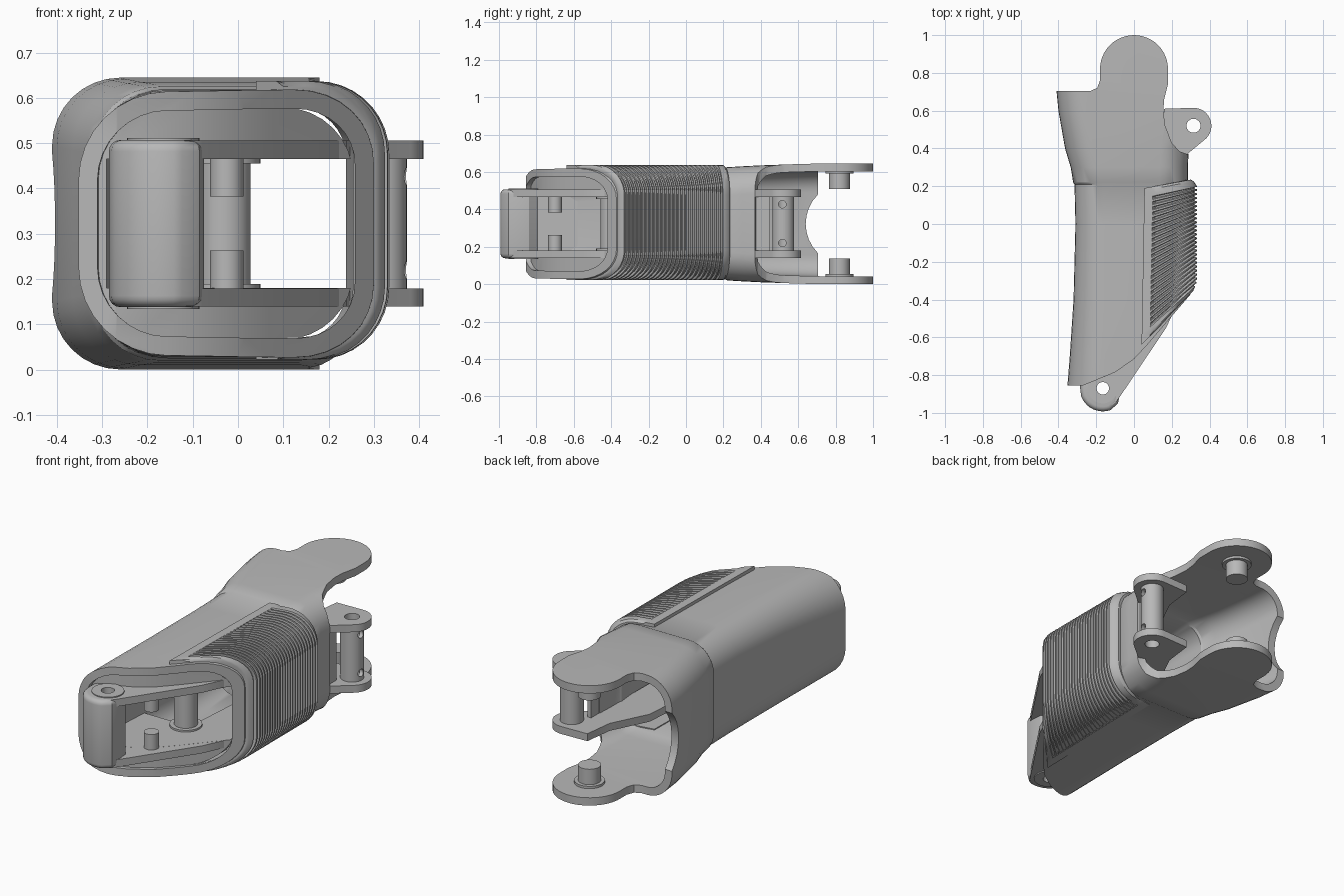
import bpy, bmesh, math
from mathutils import Matrix

if "Cube" in bpy.data.objects:
    bpy.data.objects.remove(bpy.data.objects["Cube"], do_unlink=True)

grey = bpy.data.materials.new("plain grey")
grey.use_nodes = True
COLOUR = (0.48, 0.48, 0.48, 1)
grey.diffuse_color = COLOUR
grey.node_tree.nodes["Principled BSDF"].inputs["Base Color"].default_value = COLOUR


def finish(name, bm):
    bmesh.ops.recalc_face_normals(bm, faces=bm.faces)
    mesh = bpy.data.meshes.new(name)
    bm.to_mesh(mesh)
    bm.free()
    mesh.materials.append(grey)
    ob = bpy.data.objects.new(name, mesh)
    bpy.context.scene.collection.objects.link(ob)
    return ob


def activate(ob):
    bpy.ops.object.select_all(action="DESELECT")
    ob.select_set(True)
    bpy.context.view_layer.objects.active = ob


def loft(name, rings, cyclic=False):
    """Skin closed rings; cap the ends unless the rings close on themselves."""
    bm = bmesh.new()
    rows = [[bm.verts.new(p) for p in ring] for ring in rings]
    pairs = list(zip(rows, rows[1:]))
    if cyclic:
        pairs.append((rows[-1], rows[0]))
    else:
        bm.faces.new(rows[0])
        bm.faces.new(rows[-1])
    for a, b in pairs:
        for i in range(len(a)):
            j = (i + 1) % len(a)
            bm.faces.new((a[i], a[j], b[j], b[i]))
    return finish(name, bm)


def prism(name, outline, z0, z1):
    return loft(name, [[(x, y, z) for x, y in outline] for z in (z0, z1)])


def arc(cx, cy, r, a0, a1, n=12):
    steps = [math.radians(a0 + (a1 - a0) * i / n) for i in range(n + 1)]
    return [(cx + r * math.cos(a), cy + r * math.sin(a)) for a in steps]


def disc(name, x, y, r, z0, z1):
    return prism(name, arc(x, y, r, 0, 360, 32)[:-1], z0, z1)


def cylinder_x(name, centre, r, length):
    bm = bmesh.new()
    bmesh.ops.create_cone(bm, cap_ends=True, segments=32, radius1=r, radius2=r, depth=length,
                          matrix=Matrix.Translation(centre) @ Matrix.Rotation(math.pi / 2, 4, "Y"))
    return finish(name, bm)


def cut(ob, *cutters):
    for c in cutters:
        activate(ob)
        m = ob.modifiers.new("cut", "BOOLEAN")
        m.operation, m.solver, m.object = "DIFFERENCE", "EXACT", c
        bpy.ops.object.modifier_apply(modifier=m.name)
        bpy.data.objects.remove(c, do_unlink=True)


def rounded(y, xl, xr, z0, z1, r, inset=0):
    xl, xr, z0, z1, r = xl + inset, xr - inset, z0 + inset, z1 - inset, r - inset
    corners = ((xr - r, z1 - r, 0), (xl + r, z1 - r, 90), (xl + r, z0 + r, 180), (xr - r, z0 + r, 270))
    return [(x, y, z) for cx, cz, a in corners for x, z in arc(cx, cz, r, a, a + 90, 8)]


def front_cutter(shift):
    line = [(-0.6, -0.85), (-0.27, -0.855), (-0.1, -0.785), (0, -0.715), (0.07, -0.64),
            (0.31, -0.36), (0.6, -0.3), (0.6, -1.3), (-0.6, -1.3)]
    return prism("cutter", [(x, y + shift) for x, y in line], -0.2, 0.9)


# Main hollow shell: y, left, right, bottom, top, corner radius
stations = [(-0.95, -0.36, 0.3, 0.035, 0.61, 0.2), (-0.7, -0.34, 0.3, 0.028, 0.617, 0.185),
            (-0.4, -0.32, 0.3, 0.025, 0.62, 0.165), (0, -0.31, 0.3, 0.025, 0.62, 0.15),
            (0.21, -0.315, 0.28, 0.025, 0.62, 0.15), (0.22, -0.322, 0.285, 0.02, 0.625, 0.15),
            (0.3, -0.335, 0.285, 0.015, 0.63, 0.15), (0.4, -0.365, 0.29, 0.01, 0.635, 0.15),
            (0.6, -0.4, 0.33, 0.003, 0.642, 0.15), (0.72, -0.412, 0.35, 0, 0.645, 0.15),
            (1.05, -0.412, 0.35, 0, 0.645, 0.15)]
outer = [rounded(*s) for s in stations]
inner = [rounded(*s, inset=0.042) for s in reversed(stations)]
shell = loft("hollow_shell", outer + inner, cyclic=True)

# Rear outline leaves two round tongues and an open right side
rear = [(-0.6, 0.705), (-0.23, 0.705), (-0.195, 0.72), (-0.18, 0.76)]
rear += arc(0, 0.82, 0.18, 180, 0, 24)
rear += [(0.18, 0.74), (0.16, 0.66), (0.155, 0.6), (0.165, 0.52), (0.2, 0.43), (0.24, 0.385),
         (0.28, 0.37), (0.6, 0.37), (0.6, 1.3), (-0.6, 1.3)]
cut(shell, front_cutter(0), prism("cutter", rear, -0.2, 0.9),
    cylinder_x("cutter", (-0.4, 0.86, 0.3225), 0.22, 0.4))

# Recessed front liner with a through window
liner = loft("front_liner", [rounded(y, -0.316, 0.255, 0.066, 0.579, 0.155) for y in (-0.95, -0.4)])
window = [(-0.29, -1.2), (0.4, -1.2), (0.4, 0), (-0.29, 0)]
cut(liner, front_cutter(0.025), prism("cutter", window, 0.18, 0.465))

# Ribbed grip: a C-shaped sleeve whose rings tilt towards the front
RIBS, DEPTH, WALL = 25, 0.014, 0.05


def grip_ring(t, drop):
    x0, y0 = 0.055 - 0.015 * t, 0.19 - 0.83 * t
    x1 = 0.31 + 0.024 * min(1, t / 0.06) - 0.03 * max(0, (t - 0.85) / 0.15) ** 2
    y1 = 0.235 - 0.605 * t
    z0, z1, r = 0.022, 0.637, 0.16
    path = [(x0, z1, 0, 1, 0), (x0 + 0.045, z1, 0, 1, 0), (x0 + 0.06, z1, 0, 1, 1)]
    for cz, a in ((z1 - r, 90), (z0 + r, 0)):
        for (x, z), (nx, nz) in zip(arc(x1 - r, cz, r, a, a - 90, 9), arc(0, 0, 1, a, a - 90, 9)):
            path.append((x, z, nx, nz, 1))
    path += [(x0 + 0.06, z0, 0, -1, 1), (x0 + 0.045, z0, 0, -1, 0), (x0, z0, 0, -1, 0)]
    out, back = [], []
    for x, z, nx, nz, ribbed in path:
        y = y0 + (y1 - y0) * (x - x0) / (x1 - x0)
        d = drop * ribbed
        out.append((x - d * nx, y, z - d * nz))
        back.append((x - WALL * nx, y, z - WALL * nz))
    return out + back[::-1]


rings = [grip_ring(0, 0.01), grip_ring(0.015, 0)]
for i in range(RIBS):
    for part, drop in ((0, 0), (0.35, 0), (0.5, DEPTH), (0.8, DEPTH)):
        rings.append(grip_ring(0.05 + 0.88 * (i + part) / RIBS, drop))
rings += [grip_ring(0.935, 0), grip_ring(0.975, 0), grip_ring(0.99, 0.004), grip_ring(1, 0.012)]
loft("ribbed_grip", rings)

# Inner frame: mirrored plates from the front pivot to the rear lug
PX, PY, LX, LY = -0.165, -0.87, 0.315, 0.52
frame = [(-0.24, -0.8), (-0.26, -0.9)] + arc(PX, PY, 0.1, 220, 330, 8)
frame += [(0.17, -0.55), (0.24, -0.4), (0.25, 0.33), (0.27, 0.36)]
frame += arc(LX, LY, 0.095, -45, 90, 12) + [(0.16, 0.61), (0.14, 0.45), (0.04, 0.25), (0, -0.3)]
for side in (-1, 1):
    word = "upper" if side > 0 else "lower"

    def level(a, b):
        return sorted((0.3225 + side * a, 0.3225 + side * b))

    plate = prism(word + "_frame_plate", frame, *level(0.143, 0.183))
    cut(plate, disc("cutter", PX, PY, 0.033, -0.2, 0.9), disc("cutter", LX, LY, 0.037, -0.2, 0.9))
    disc(word + "_front_pin", -0.025, -0.7, 0.037, *level(0.06, 0.145))
    disc(word + "_column_flange", -0.03, -0.4, 0.08, *level(0.133, 0.145))
    disc(word + "_tongue_pin", 0, 0.82, 0.056, *level(0.185, 0.285))
    disc(word + "_tongue_pin_collar", 0, 0.82, 0.075, *level(0.268, 0.285))
    boss = disc(word + "_pivot_boss", PX, PY, 0.08, *level(0.17, 0.189))
    cut(boss, disc("cutter", PX, PY, 0.033, -0.2, 0.9))

disc("inner_column", -0.03, -0.4, 0.058, 0.15, 0.5)
prism("frame_web", [(0.25, 0.25), (0.272, 0.25), (0.272, 0.45), (0.25, 0.45)], 0.17, 0.475)

# Front pivot block with a through hole
block_outline = [(-0.285, -0.79), (-0.285, -0.87)] + arc(PX, PY, 0.122, 200, 290, 10)
block_outline += [(-0.085, -0.95), (-0.075, -0.9), (-0.08, -0.84), (-0.12, -0.79)]
block = prism("front_pivot_block", block_outline, 0.138, 0.507)
activate(block)
bevel = block.modifiers.new("soft edges", "BEVEL")
bevel.limit_method, bevel.angle_limit = "ANGLE", math.radians(60)
bevel.width, bevel.segments = 0.025, 4
bpy.ops.object.modifier_apply(modifier=bevel.name)
cut(block, disc("cutter", PX, PY, 0.033, -0.2, 0.9))

# Rear hinge tube with two cross holes
post = disc("rear_hinge_tube", LX, LY, 0.058, 0.15, 0.495)
cut(post, disc("cutter", LX, LY, 0.037, -0.2, 0.9),
    *[cylinder_x("cutter", (LX + 0.06, LY - 0.005, z), 0.02, 0.08) for z in (0.22, 0.427)])

for ob in bpy.context.scene.objects:
    if ob.type == "MESH" and grey.name in ob.data.materials:
        activate(ob)
        bpy.ops.object.shade_smooth_by_angle(angle=math.radians(30))
